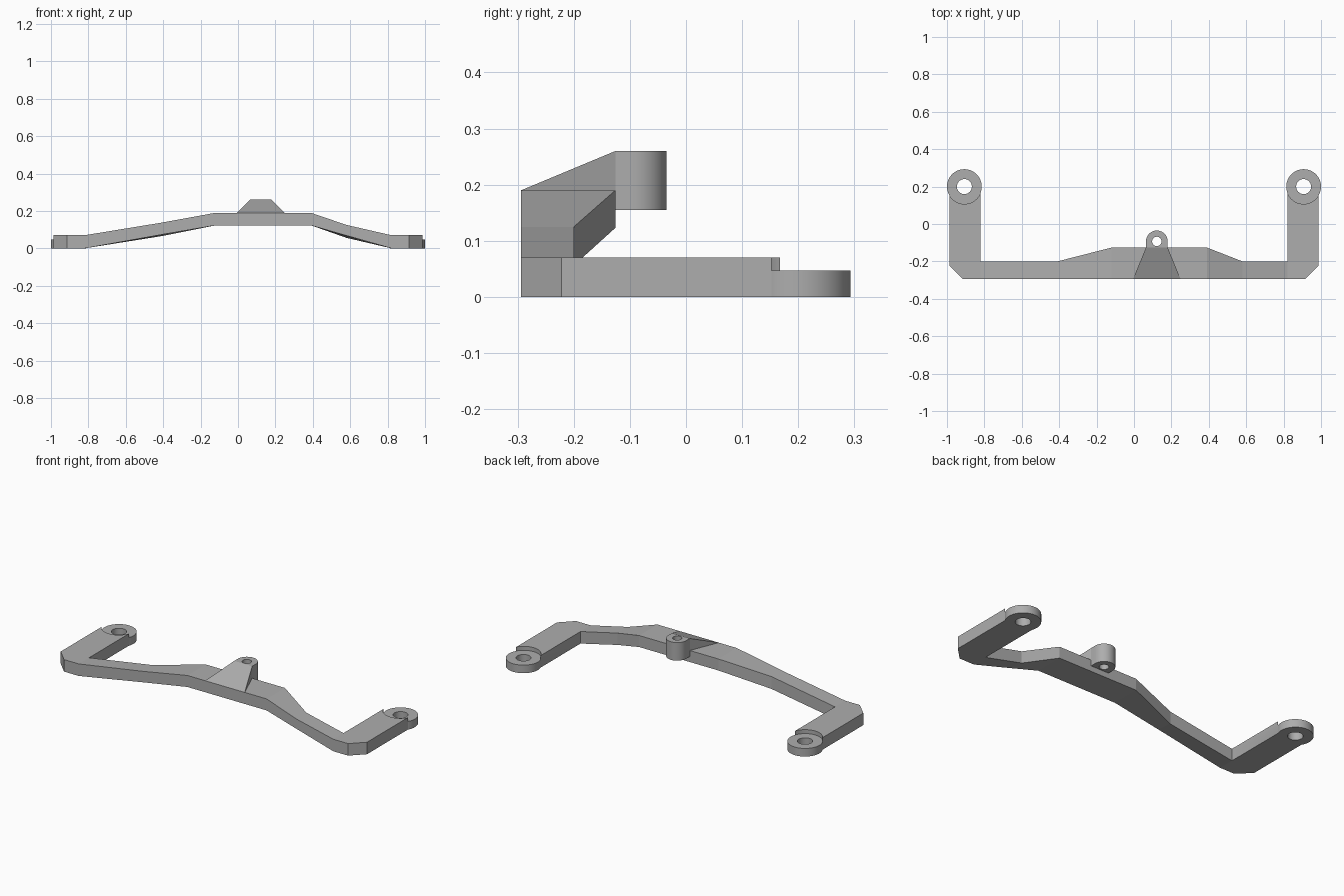
import bpy, bmesh, math

old = bpy.data.objects.get("Cube")
if old:
    bpy.data.objects.remove(old)

grey = bpy.data.materials.new("plain_grey")
grey.use_nodes = True
colour = (0.42, 0.42, 0.42, 1)
grey.diffuse_color = colour
grey.node_tree.nodes["Principled BSDF"].inputs["Base Color"].default_value = colour


def loft(name, sections):
    """Solid skinned through matching closed loops, capped at both ends."""
    bm = bmesh.new()
    rings = [[bm.verts.new(p) for p in s] for s in sections]
    n = len(rings[0])
    for a, b in zip(rings, rings[1:]):
        for i in range(n):
            j = (i + 1) % n
            bm.faces.new((a[i], a[j], b[j], b[i]))
    bm.faces.new(rings[0])
    bm.faces.new(rings[-1])
    bmesh.ops.recalc_face_normals(bm, faces=bm.faces)
    mesh = bpy.data.meshes.new(name)
    bm.to_mesh(mesh)
    bm.free()
    mesh.materials.append(grey)
    obj = bpy.data.objects.new(name, mesh)
    bpy.context.collection.objects.link(obj)
    return obj


def prism(name, outline, z0, z1):
    return loft(name, [[(x, y, z) for x, y in outline] for z in (z0, z1)])


def arc(x, y, r, start, end, steps):
    angles = [start + (end - start) * i / steps for i in range(steps + 1)]
    return [(x + r * math.cos(a), y + r * math.sin(a)) for a in angles]


def disc(name, x, y, r, z0, z1):
    return prism(name, arc(x, y, r, 0, math.tau, 64)[:-1], z0, z1)


def combine(obj, tool, operation):
    mod = obj.modifiers.new(operation.lower(), "BOOLEAN")
    mod.object, mod.operation, mod.solver = tool, operation, "EXACT"
    select(obj)
    bpy.ops.object.modifier_apply(modifier=mod.name)
    bpy.data.objects.remove(tool)


def select(obj):
    bpy.ops.object.select_all(action="DESELECT")
    obj.select_set(True)
    bpy.context.view_layer.objects.active = obj


FRONT, BACK, INNER, OUTER, TOP = -0.294, -0.2, 0.82, 0.987, 0.07

# Side arms with chamfered corners, recessed eyelets and bolt holes
arms = []
for side, s in (("left", 1), ("right", -1)):
    cx, cy, r, lip = s * 0.907, 0.2, 0.093, 0.047
    outline = [(INNER, FRONT), (0.915, FRONT), (OUTER, -0.222), (OUTER, cy), (INNER, cy)]
    arm = prism(side + "_arm", [(s * x, y) for x, y in outline], 0, TOP)
    combine(arm, disc("recess", cx, cy, r, lip, 0.1), "DIFFERENCE")
    combine(arm, disc("eyelet", cx, cy, r, 0, lip), "UNION")
    combine(arm, disc("bolt_hole", cx, cy, 0.04, -0.1, 0.1), "DIFFERENCE")
    arms.append(arm)

# Arched crossbar: x, back edge y, front bottom z, back bottom z, top z
stations = [
    (-INNER, BACK, 0, 0, TOP),
    (-0.41, BACK, 0.073, 0.065, 0.137),
    (-0.12, -0.126, 0.123, 0.123, 0.19),
    (0.39, -0.126, 0.123, 0.123, 0.19),
    (0.58, BACK, 0.068, 0.056, 0.125),
    (INNER, BACK, 0, 0, TOP),
]
crossbar = loft("crossbar", [
    [(x, FRONT, zf), (x, y, zb), (x, y, zt), (x, FRONT, zt)]
    for x, y, zf, zb, zt in stations])

# Centre lug: rounded eye behind the bar, with a sloping gusset in front
lx, ly, lr = 0.122, -0.093, 0.058
lug_outline = arc(lx, ly, lr, 0, math.pi, 32) + [(lx - lr, -0.126), (lx + lr, -0.126)]
lug = prism("centre_lug", lug_outline, 0.155, 0.26)
combine(lug, disc("lug_hole", lx, ly, 0.025, 0, 0.4), "DIFFERENCE")
gusset = loft("lug_gusset", [
    [(lx - w, y, 0.18), (lx + w, y, 0.18), (lx + w, y, z), (lx - w, y, z)]
    for w, y, z in ((0.127, FRONT, 0.19), (lr, -0.126, 0.26))])

for obj in arms + [lug]:
    select(obj)
    bpy.ops.object.shade_smooth_by_angle(angle=math.radians(30))
